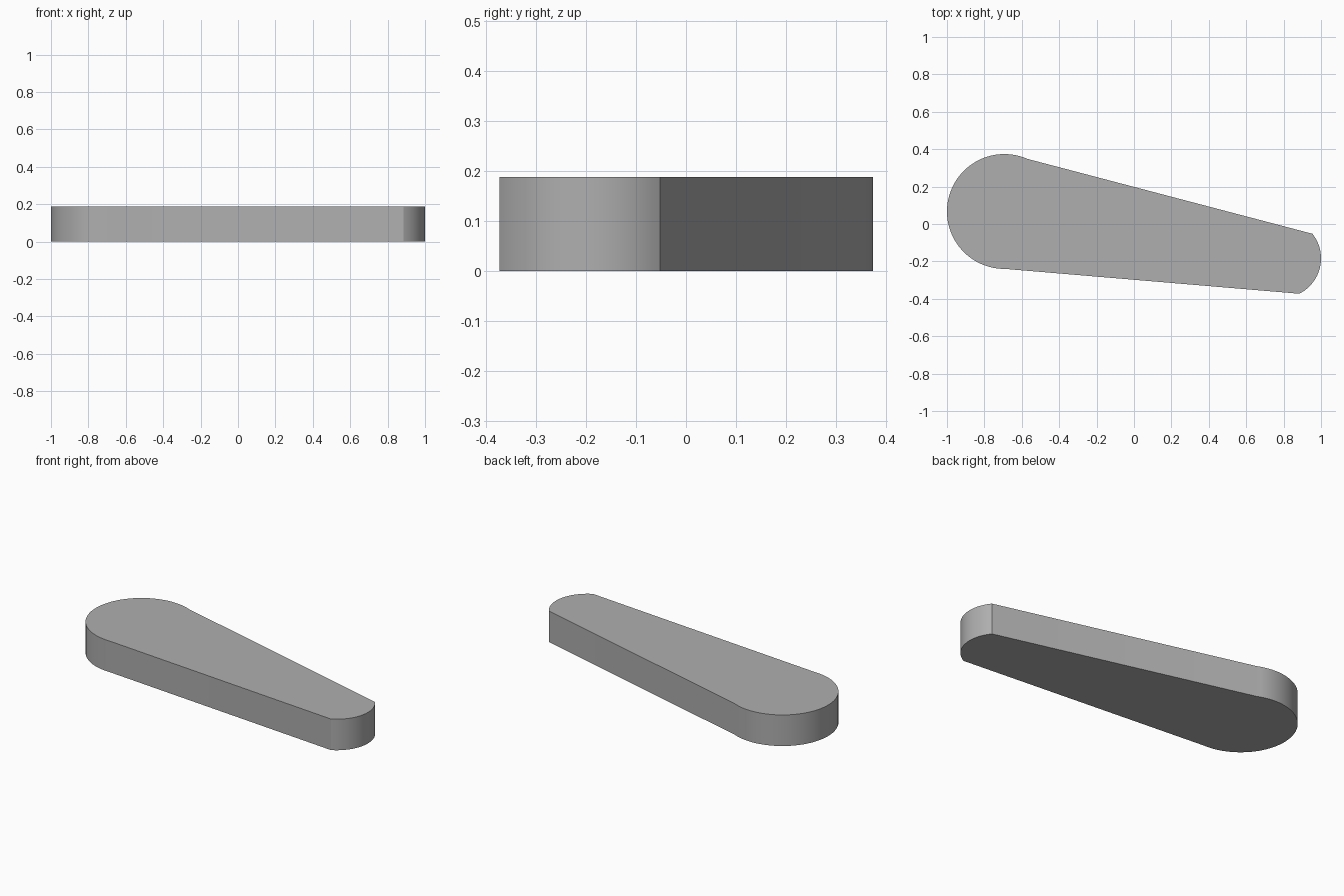
import bpy, bmesh, math

if "Cube" in bpy.data.objects:
    bpy.data.objects.remove(bpy.data.objects["Cube"])

HEIGHT = 0.188


def arc(cx, cy, r, start, end, steps):
    """Points on an arc, angles in radians, counter-clockwise."""
    return [(cx + r * math.cos(start + (end - start) * i / steps),
             cy + r * math.sin(start + (end - start) * i / steps))
            for i in range(steps + 1)]


def angle_to(cx, cy, x, y):
    return math.atan2(y - cy, x - cx)


# Wide rounded end and narrow rounded end, joined by straight sides
big = (-0.693, 0.067)
small = (0.7885, -0.184)
outline = arc(*big, 0.307, angle_to(*big, -0.569, 0.349),
              angle_to(*big, -0.69, -0.24) + 2 * math.pi, 48)
outline += arc(*small, 0.2115, angle_to(*small, 0.884, -0.373),
               angle_to(*small, 0.953, -0.053), 24)

# Extrude the outline into a plate
bm = bmesh.new()
base = bm.faces.new([bm.verts.new((x, y, 0)) for x, y in outline])
top = bmesh.ops.extrude_face_region(bm, geom=[base], use_keep_orig=True)
bmesh.ops.translate(bm, vec=(0, 0, HEIGHT),
                    verts=[g for g in top["geom"] if isinstance(g, bmesh.types.BMVert)])
bmesh.ops.recalc_face_normals(bm, faces=bm.faces)
mesh = bpy.data.meshes.new("tapered_lever")
bm.to_mesh(mesh)
bm.free()
lever = bpy.data.objects.new("tapered_lever", mesh)
bpy.context.collection.objects.link(lever)

# Dark grey finish
grey = bpy.data.materials.new("dark_grey")
grey.diffuse_color = (0.43, 0.43, 0.43, 1)
grey.use_nodes = True
grey.node_tree.nodes["Principled BSDF"].inputs["Base Color"].default_value = grey.diffuse_color
mesh.materials.append(grey)

# Smooth round ends, crisp rims and corners
bpy.context.view_layer.objects.active = lever
lever.select_set(True)
bpy.ops.object.shade_smooth_by_angle(angle=math.radians(8))
